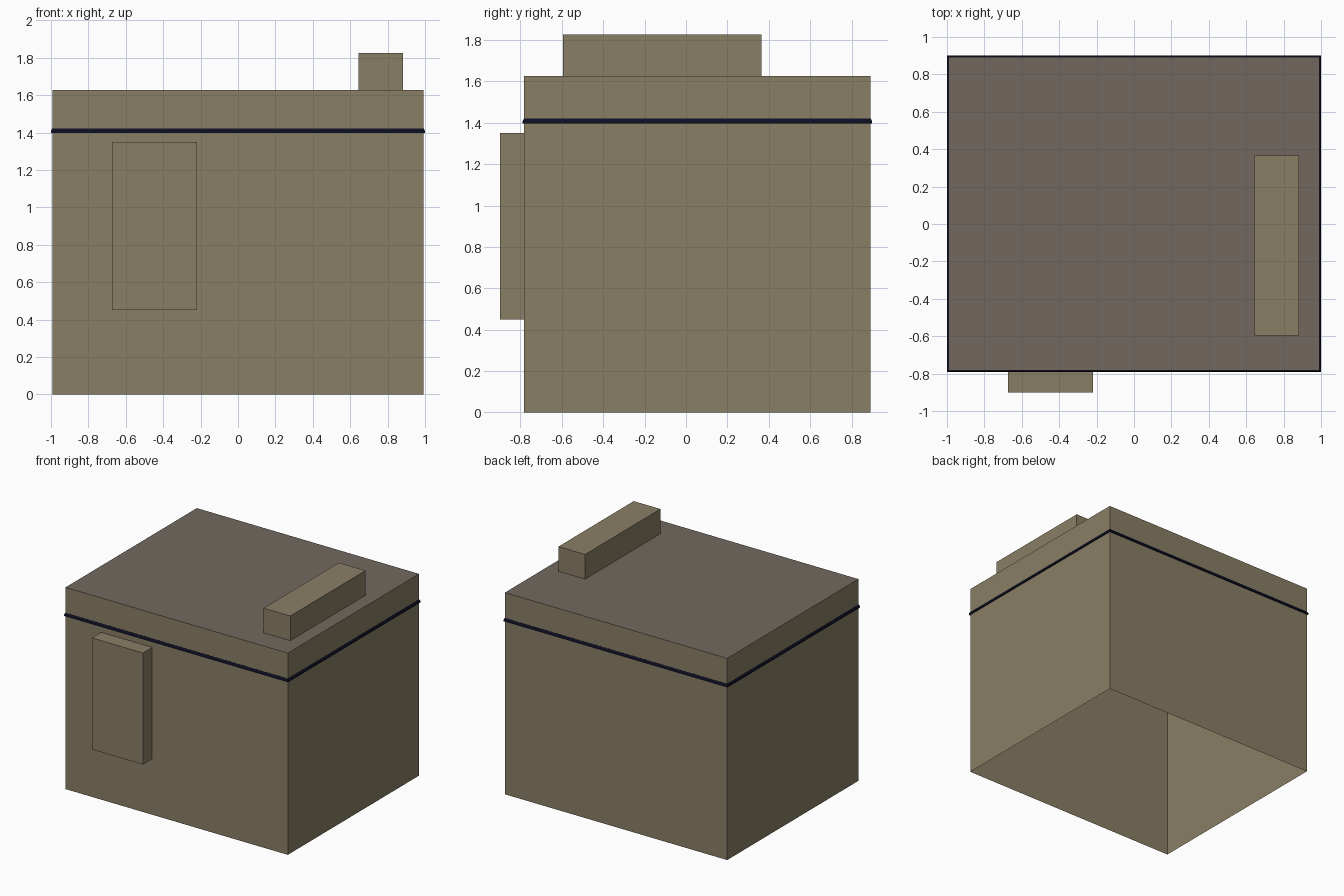
import bpy, bmesh
from mathutils import Vector

cube = bpy.data.objects.get("Cube")
if cube:
    bpy.data.objects.remove(cube, do_unlink=True)


def material(name, srgb):
    linear = [((c / 255 + 0.055) / 1.055) ** 2.4 for c in srgb]
    mat = bpy.data.materials.new(name)
    mat.use_nodes = True
    mat.diffuse_color = (*linear, 1)
    mat.node_tree.nodes["Principled BSDF"].inputs["Base Color"].default_value = (*linear, 1)
    return mat


wall_tan = material("wall tan", (138, 126, 102))
roof_grey = material("roof grey", (114, 105, 95))
trim_navy = material("trim navy", (12, 14, 34))


def finish(name, bm, *mats):
    mesh = bpy.data.meshes.new(name)
    bm.to_mesh(mesh)
    bm.free()
    for mat in mats:
        mesh.materials.append(mat)
    obj = bpy.data.objects.new(name, mesh)
    bpy.context.collection.objects.link(obj)
    return obj


def open_box(name, low, high, open_side, *mats):
    """Box between two corners, without the face looking along open_side."""
    low, high, open_side = Vector(low), Vector(high), Vector(open_side)
    bm = bmesh.new()
    bmesh.ops.create_cube(bm, size=1)
    bmesh.ops.scale(bm, vec=high - low, verts=bm.verts)
    bmesh.ops.translate(bm, vec=(low + high) / 2, verts=bm.verts)
    bm.normal_update()
    hidden = [f for f in bm.faces if f.normal.dot(open_side) > 0.9]
    bmesh.ops.delete(bm, geom=hidden, context="FACES")
    if len(mats) > 1:
        for f in bm.faces:
            f.material_index = int(f.normal.z > 0.9)
    return finish(name, bm, *mats)


# Main shell, open underneath, with a grey flat roof
X, FRONT, BACK, TOP = 0.992, -0.782, 0.892, 1.627
open_box("building_shell", (-X, FRONT, 0), (X, BACK, TOP), (0, 0, -1), wall_tan, roof_grey)

# Roof block and front projection
open_box("roof_block", (0.645, -0.595, TOP), (0.883, 0.365, 1.826), (0, 0, -1), wall_tan)
open_box("front_projection", (-0.673, -0.9, 0.45), (-0.218, FRONT, 1.35), (0, 1, 0), wall_tan)

# Trim band: a sloped moulding running round the walls
bm = bmesh.new()
profile = [(0, 1.397), (0.008, 1.397), (0.008, 1.408), (0.001, 1.422), (0, 1.422)]
rings = []
for out, z in profile:
    x, y0, y1 = X + out, FRONT - out, BACK + out
    rings.append([bm.verts.new((px, py, z)) for px, py in ((-x, y0), (x, y0), (x, y1), (-x, y1))])
for lower, upper in zip(rings, rings[1:]):
    for i in range(4):
        j = (i + 1) % 4
        bm.faces.new((lower[i], lower[j], upper[j], upper[i]))
finish("trim_band", bm, trim_navy)
